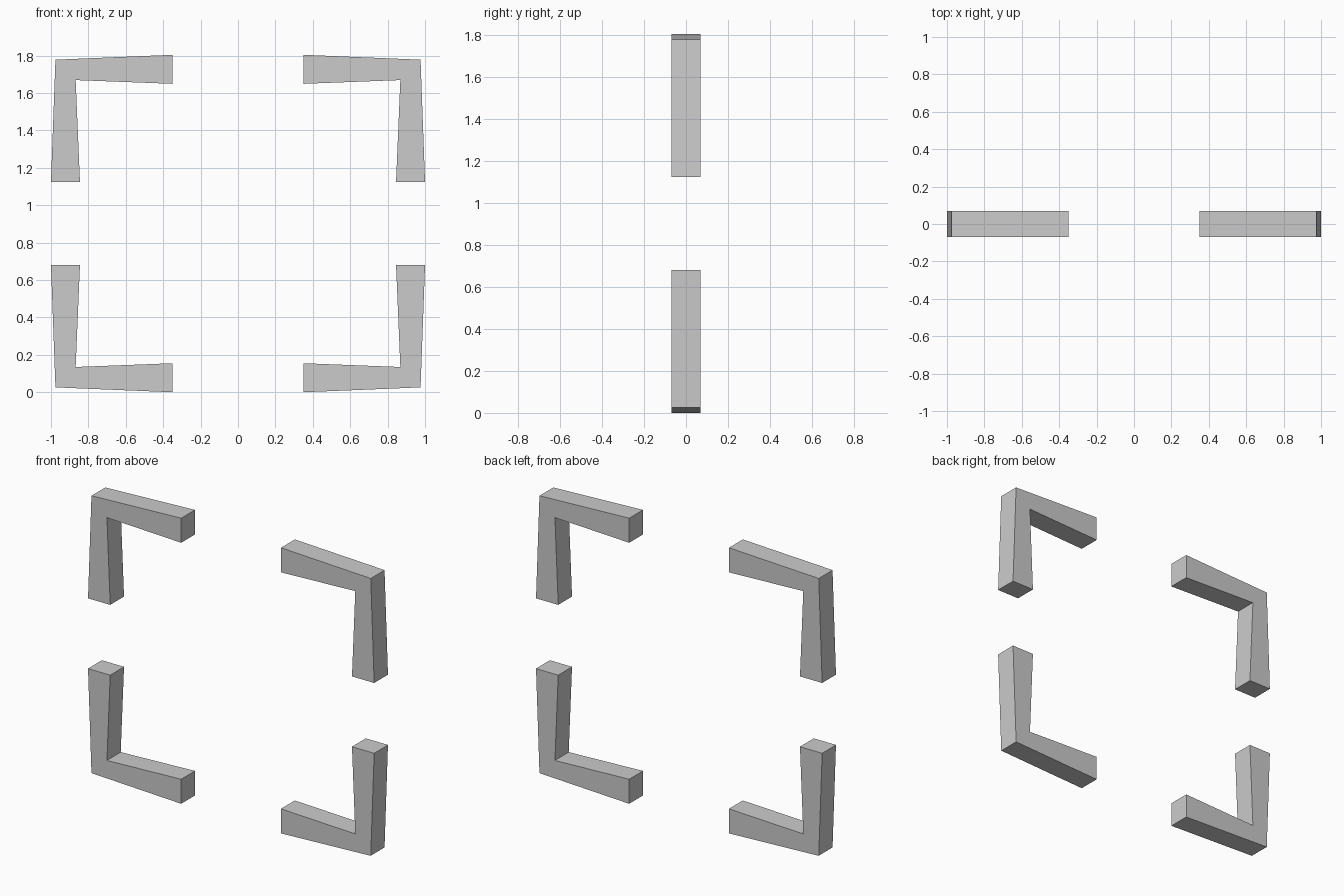
import bpy, bmesh

if "Cube" in bpy.data.objects:
    bpy.data.objects.remove(bpy.data.objects["Cube"])

HEIGHT = 1.804
HALF_DEPTH = 0.069

# Bracket profile (x, z) for the lower right corner, flaring to both ends
PROFILE = [(0.349, 0.0), (0.976, 0.026), (1.0, 0.68),
           (0.845, 0.68), (0.868, 0.135), (0.349, 0.155)]


def corner_bracket(name, side, top):
    """Extrude the L profile, mirrored to the wanted corner."""
    bm = bmesh.new()
    verts = [bm.verts.new((side * x, -HALF_DEPTH, HEIGHT - z if top else z))
             for x, z in PROFILE]
    face = bm.faces.new(verts)
    ext = bmesh.ops.extrude_face_region(bm, geom=[face], use_keep_orig=True)
    moved = [g for g in ext["geom"] if isinstance(g, bmesh.types.BMVert)]
    bmesh.ops.translate(bm, verts=moved, vec=(0, 2 * HALF_DEPTH, 0))
    bmesh.ops.recalc_face_normals(bm, faces=bm.faces)
    mesh = bpy.data.meshes.new(name)
    bm.to_mesh(mesh)
    bm.free()
    bpy.context.collection.objects.link(bpy.data.objects.new(name, mesh))


# Four corner brackets of the frame
for side, side_name in ((-1, "left"), (1, "right")):
    for top, level in ((False, "lower"), (True, "upper")):
        corner_bracket(f"{level}_{side_name}_corner_bracket", side, top)
